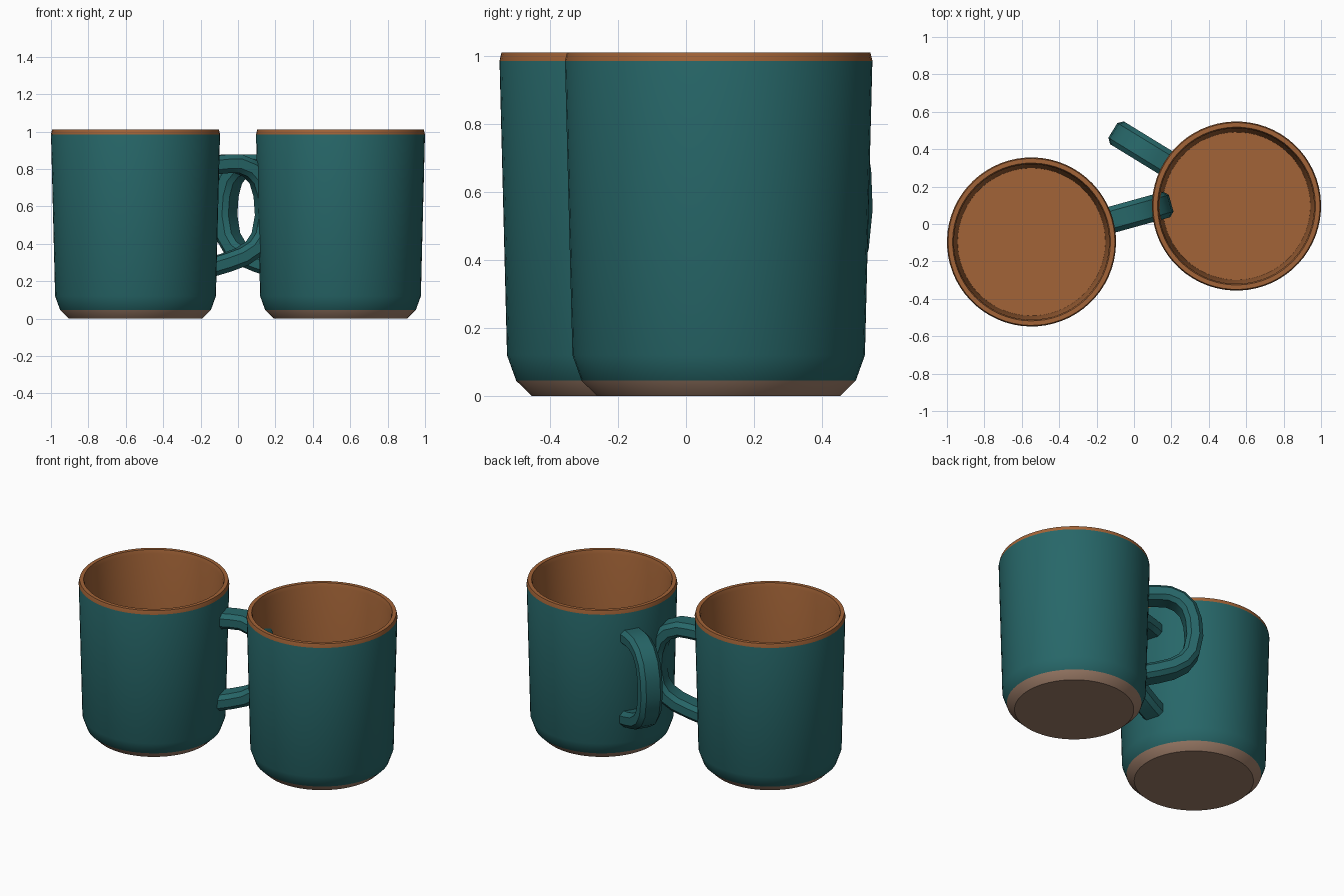
import bpy, bmesh, math
from mathutils import Vector, Matrix

cube = bpy.data.objects.get("Cube")
if cube:
    bpy.data.objects.remove(cube)


def material(name, rgb):
    m = bpy.data.materials.new(name)
    m.use_nodes = True
    m.diffuse_color = (*rgb, 1)
    m.node_tree.nodes["Principled BSDF"].inputs["Base Color"].default_value = (*rgb, 1)
    return m


teal = material("teal_glaze", (0.02, 0.135, 0.14))
brown = material("brown_glaze", (0.36, 0.125, 0.038))
clay = material("bare_clay", (0.34, 0.205, 0.14))

SIDES = 64
# Mug wall from the base, up the outside, over the rim and down to the inner floor:
# radius, height, and the material slot of the band that follows
PROFILE = [(0.357, 0, 2), (0.403, 0.045, 0), (0.43, 0.12, 0), (0.452, 0.985, 1),
           (0.446, 1.01, 1), (0.422, 1.01, 1), (0.415, 0.985, 1), (0.395, 0.08, 1)]
# Handle centre line: distance from the mug axis, height
HANDLE = [(0.42, 0.275), (0.5, 0.298), (0.59, 0.33), (0.66, 0.375), (0.704, 0.44),
          (0.725, 0.55), (0.717, 0.66), (0.69, 0.745), (0.64, 0.80), (0.57, 0.828),
          (0.5, 0.827), (0.43, 0.82)]
# Chamfered strap cross-section
SECTION = [(0.071, 0.025), (0.046, 0.05), (-0.046, 0.05), (-0.071, 0.025),
           (-0.071, -0.025), (-0.046, -0.05), (0.046, -0.05), (0.071, -0.025)]


def bridge(bm, a, b, slot=0):
    n = len(a)
    for i in range(n):
        j = (i + 1) % n
        bm.faces.new((a[i], a[j], b[j], b[i])).material_index = slot


def finish(bm, name, mats, place):
    bmesh.ops.recalc_face_normals(bm, faces=bm.faces)
    mesh = bpy.data.meshes.new(name)
    bm.to_mesh(mesh)
    bm.free()
    for m in mats:
        mesh.materials.append(m)
    ob = bpy.data.objects.new(name, mesh)
    bpy.context.collection.objects.link(ob)
    ob.matrix_world = place
    bpy.ops.object.select_all(action="DESELECT")
    ob.select_set(True)
    bpy.context.view_layer.objects.active = ob
    bpy.ops.object.shade_smooth_by_angle(angle=math.radians(32))


def body(name, place):
    bm = bmesh.new()
    rings = []
    for r, z, _ in PROFILE:
        angles = [math.tau * i / SIDES for i in range(SIDES)]
        rings.append([bm.verts.new((r * math.cos(a), r * math.sin(a), z)) for a in angles])
    for a, b, p in zip(rings, rings[1:], PROFILE):
        bridge(bm, a, b, p[2])
    bm.faces.new(rings[0]).material_index = 2     # underside
    bm.faces.new(rings[-1]).material_index = 1    # inner floor
    finish(bm, name, [teal, brown, clay], place)


def handle(name, place):
    bm = bmesh.new()
    path = [Vector((r, 0, z)) for r, z in HANDLE]
    rings = []
    for i, p in enumerate(path):
        t = (path[min(i + 1, len(path) - 1)] - path[max(i - 1, 0)]).normalized()
        side = Vector((0, 1, 0))
        out = side.cross(t)
        rings.append([bm.verts.new(p + side * u + out * v) for u, v in SECTION])
    for a, b in zip(rings, rings[1:]):
        bridge(bm, a, b)
    bm.faces.new(rings[0])
    bm.faces.new(rings[-1])
    finish(bm, name, [teal], place)


# Two mugs, with their handles turned towards each other
for label, x, y, turn in (("right", -0.548, -0.096, 15.5), ("left", 0.548, 0.096, 148.5)):
    place = Matrix.Translation((x, y, 0)) @ Matrix.Rotation(math.radians(turn), 4, "Z")
    body(label + "_mug_body", place)
    handle(label + "_mug_handle", place)
